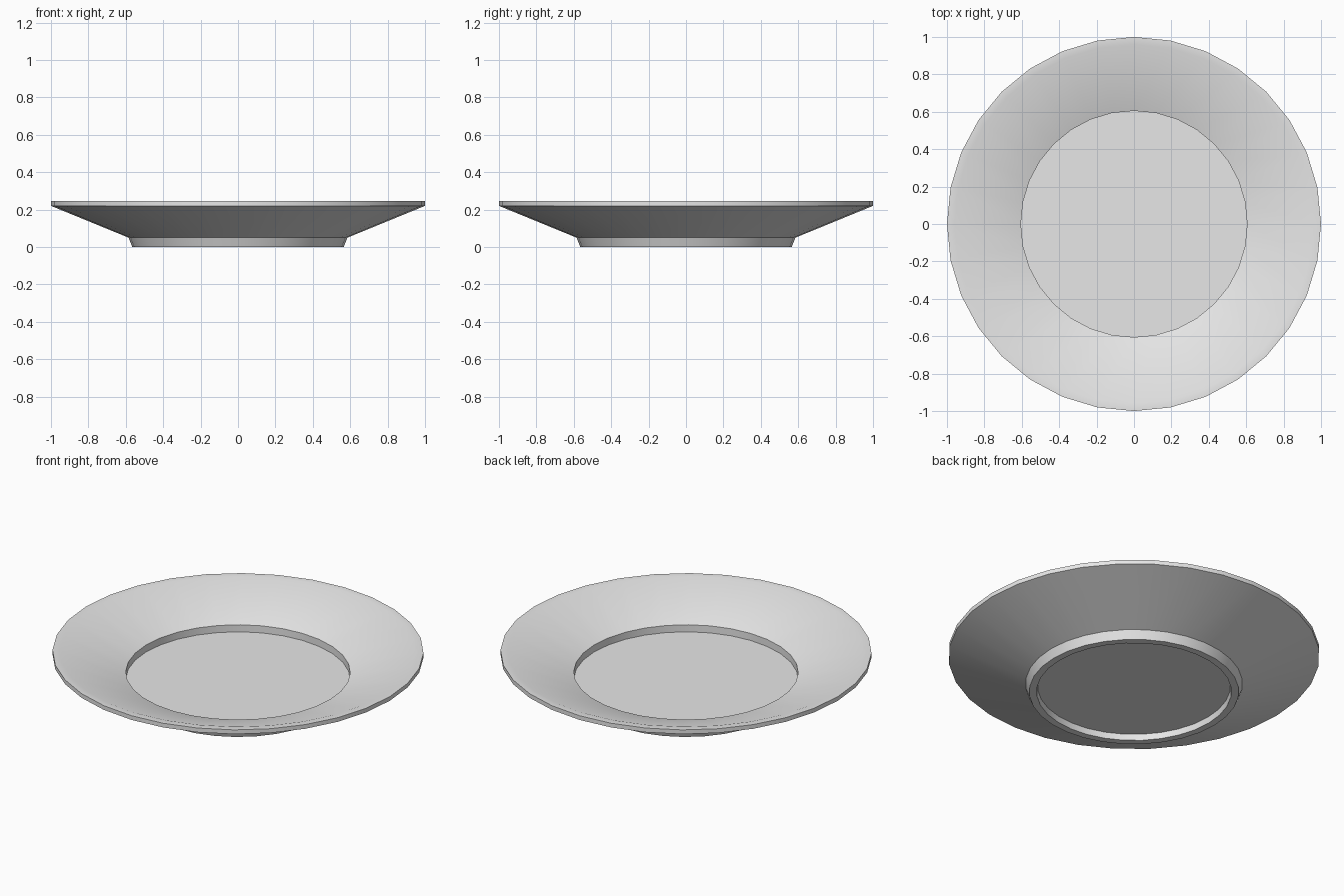
import bpy
import bmesh
import math

cube = bpy.data.objects.get("Cube")
if cube:
    bpy.data.objects.remove(cube, do_unlink=True)

SIDES = 32

# One plain glaze colour
glaze = bpy.data.materials.new("light_grey_glaze")
glaze.use_nodes = True
colour = (0.8, 0.8, 0.8, 1.0)
glaze.diffuse_color = colour
glaze.node_tree.nodes["Principled BSDF"].inputs["Base Color"].default_value = colour


def lathe(name, profile):
    """Turn a (radius, height) profile about z and cap both open ends."""
    bm = bmesh.new()
    rings = []
    for radius, height in profile:
        ring = []
        for i in range(SIDES):
            a = math.tau * i / SIDES
            ring.append(bm.verts.new((radius * math.cos(a), radius * math.sin(a), height)))
        rings.append(ring)
    for low, high in zip(rings, rings[1:]):
        for i in range(SIDES):
            j = (i + 1) % SIDES
            bm.faces.new((low[i], low[j], high[j], high[i]))
    bm.faces.new(rings[0])
    bm.faces.new(rings[-1])
    bmesh.ops.recalc_face_normals(bm, faces=bm.faces)
    mesh = bpy.data.meshes.new(name)
    bm.to_mesh(mesh)
    bm.free()
    mesh.materials.append(glaze)
    obj = bpy.data.objects.new(name, mesh)
    bpy.context.collection.objects.link(obj)
    bpy.ops.object.select_all(action='DESELECT')
    obj.select_set(True)
    bpy.context.view_layer.objects.active = obj
    bpy.ops.object.shade_smooth_by_angle(angle=math.radians(30))
    return obj


# Profile runs from the recessed base, round the foot and rim, to the well
lathe("plate", [
    (0.52, 0.035),   # recess under the base
    (0.525, 0.0),    # inside of foot ring
    (0.565, 0.0),    # outside of foot ring
    (0.585, 0.05),   # foot meets the underside
    (1.0, 0.22),     # lower edge of rim
    (1.0, 0.245),    # upper edge of rim
    (0.96, 0.245),   # flat lip
    (0.605, 0.122),  # edge of the well
    (0.605, 0.08),   # well floor
])
